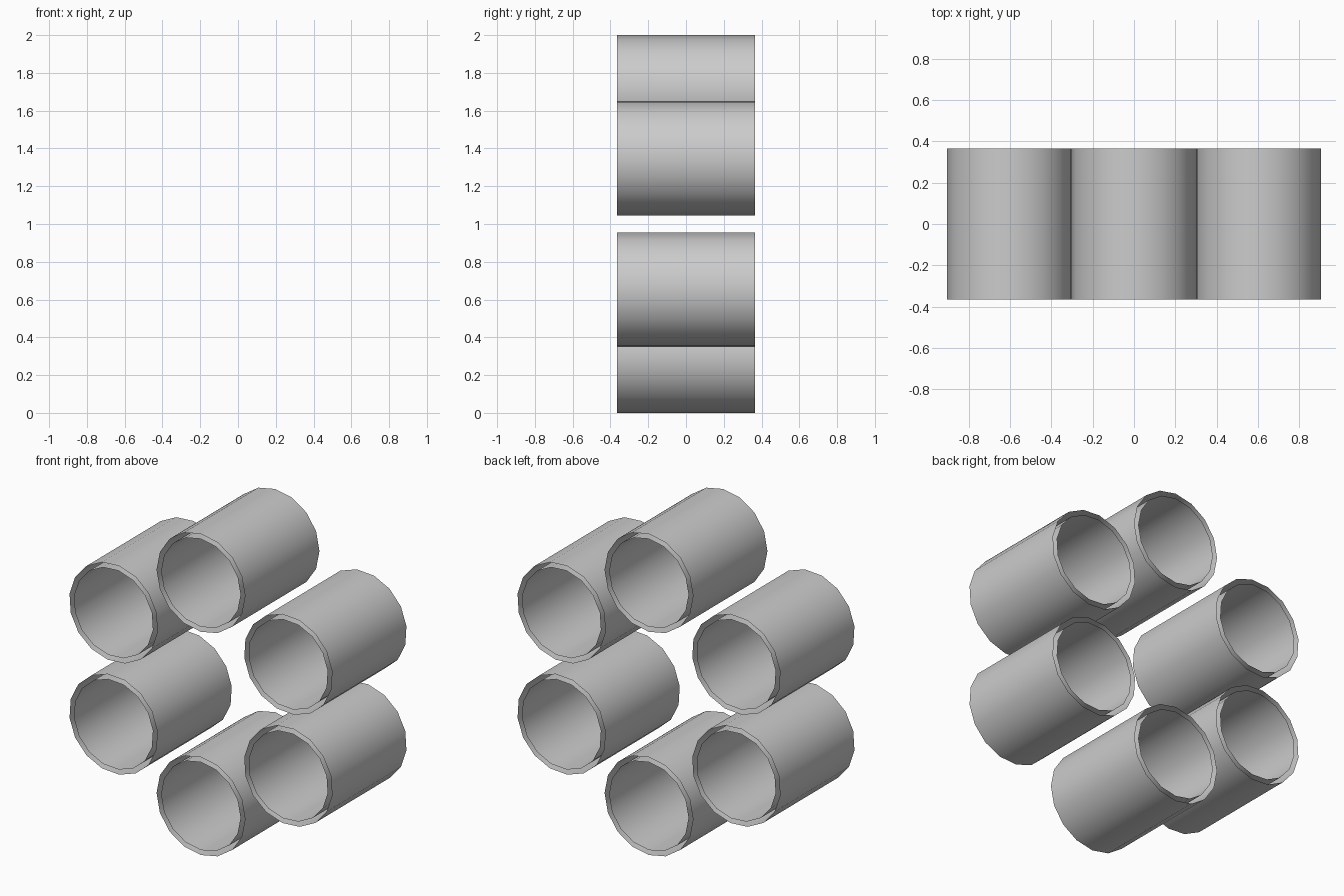
import bpy, bmesh
from math import cos, sin, tau, radians

if "Cube" in bpy.data.objects:
    bpy.data.objects.remove(bpy.data.objects["Cube"])

SIDES = 16
HALF_LEN = 0.366
OUTER_R, INNER_R = 0.305, 0.274
RING_R = 0.695


def add_wall(bm, radius, inward):
    """Open-ended wall running along y."""
    front, back = [
        [bm.verts.new((radius * cos(tau * i / SIDES), y, radius * sin(tau * i / SIDES)))
         for i in range(SIDES)]
        for y in (-HALF_LEN, HALF_LEN)
    ]
    for i in range(SIDES):
        j = (i + 1) % SIDES
        quad = (front[i], back[i], back[j], front[j])
        face = bm.faces.new(quad if not inward else quad[::-1])
        face.normal_update()
        # outer wall faces away from the axis, inner wall faces the axis
        c = face.calc_center_median()
        if (face.normal.x * c.x + face.normal.z * c.z < 0) != inward:
            face.normal_flip()
        face.smooth = True


# One tube: outer and inner walls, with no rim between them
bm = bmesh.new()
add_wall(bm, OUTER_R, False)
add_wall(bm, INNER_R, True)
mesh = bpy.data.meshes.new("tube")
bm.to_mesh(mesh)
bm.free()

# Six tubes in a ring around the y axis
for k in range(6):
    a = radians(60 * k)
    tube = bpy.data.objects.new(f"tube_{k + 1}", mesh)
    tube.location = (RING_R * sin(a), 0, 1 + RING_R * cos(a))
    tube.rotation_euler = (0, a, 0)
    bpy.context.collection.objects.link(tube)
